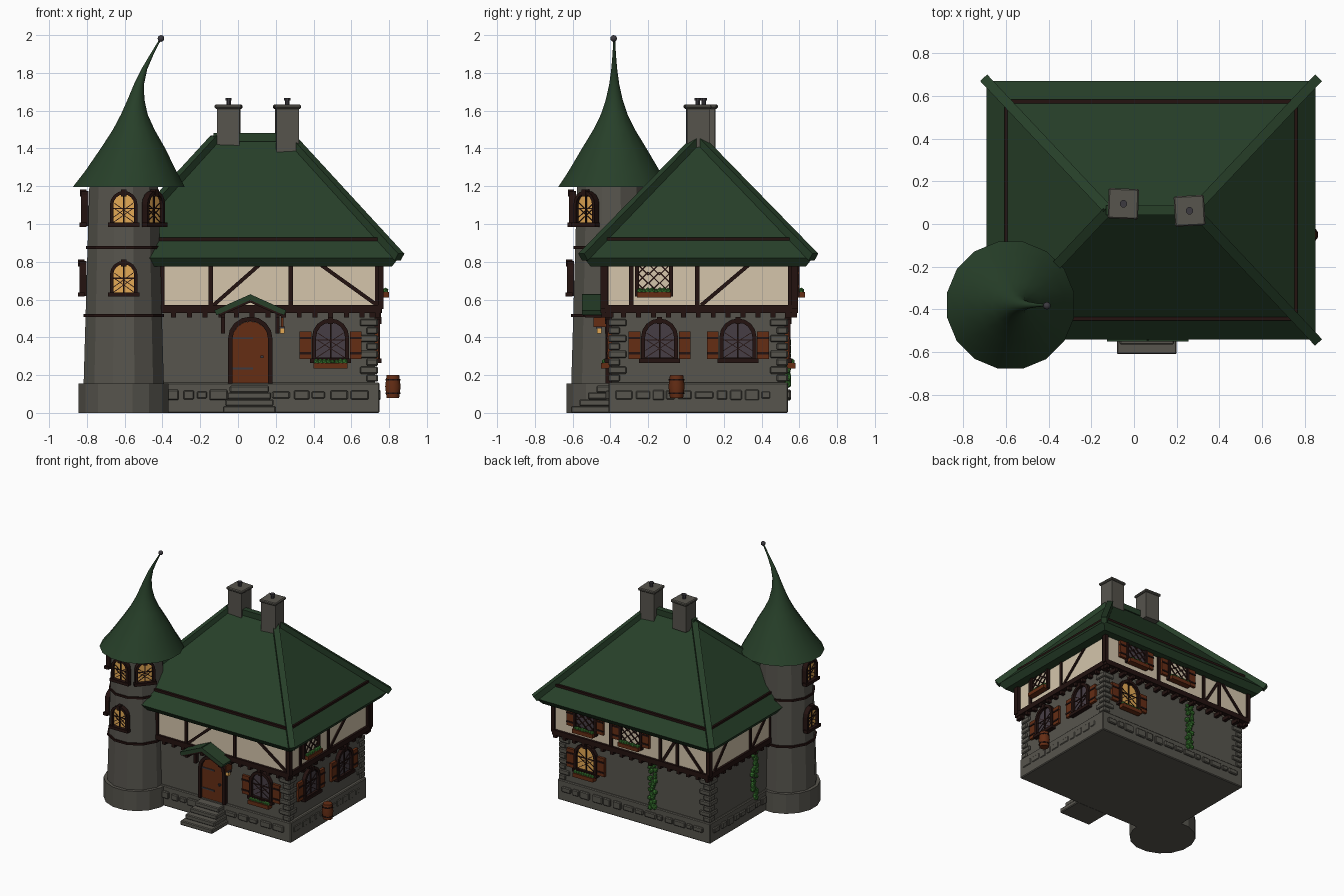
import bpy, bmesh, math, random
from mathutils import Matrix, Vector

if "Cube" in bpy.data.objects:
    bpy.data.objects.remove(bpy.data.objects["Cube"])
random.seed(4)

COLORS = {
    "stone": (0.095, 0.090, 0.075), "roof_green": (0.020, 0.050, 0.022),
    "dark_timber": (0.017, 0.006, 0.005), "warm_wood": (0.13, 0.026, 0.007),
    "plaster": (0.66, 0.56, 0.41), "lit_glass": (0.78, 0.40, 0.09),
    "dull_glass": (0.062, 0.048, 0.060), "leaf_green": (0.04, 0.19, 0.03),
    "iron": (0.045, 0.042, 0.05)}
MATS = {}
for k, c in COLORS.items():
    MATS[k] = bpy.data.materials.new(k)
    MATS[k].diffuse_color = (*c, 1)
parts = {}                                   # (name, colour) -> bmesh
I4 = Matrix.Identity(4)


def bm_of(name, mat):
    return parts.setdefault((name, mat), bmesh.new())


def wall(x, y, deg):
    """Wall frame: local x runs along the wall, local -y points outward."""
    return Matrix.Translation((x, y, 0)) @ Matrix.Rotation(math.radians(deg), 4, 'Z')


def box(name, mat, lo, hi, M=I4):
    lo, hi = Vector(lo), Vector(hi)
    bmesh.ops.create_cube(bm_of(name, mat), size=1, matrix=M @ Matrix.Translation((lo + hi) / 2)
                          @ Matrix.Diagonal((*(hi - lo), 1)))


def prism(name, mat, pts, y0, y1, M=I4):
    """Outline in the wall plane pushed from depth y0 to y1."""
    bm = bm_of(name, mat)
    a, b = [[bm.verts.new(M @ Vector((u, y, z))) for u, z in pts] for y in (y0, y1)]
    bm.faces.new(a)
    bm.faces.new(b[::-1])
    for i in range(len(pts)):
        j = (i + 1) % len(pts)
        bm.faces.new((a[j], a[i], b[i], b[j]))


def bar(name, mat, p, q, w, y0, y1, M=I4):
    p, q = Vector(p), Vector(q)
    d = (q - p).normalized() * w / 2
    n = Vector((-d.y, d.x))
    prism(name, mat, [p + n, p - n, q - n, q + n], y0, y1, M)


def beam(name, mat, p, q, w):
    p, q = Vector(p), Vector(q)
    rot = (q - p).to_track_quat('Z', 'Y').to_matrix().to_4x4()
    box(name, mat, (-w / 2, -w / 2, 0), (w / 2, w / 2, (q - p).length), Matrix.Translation(p) @ rot)


def lathe(name, mat, levels, n):
    """Stack of rings: (cx, cy, z, radius)."""
    bm = bm_of(name, mat)
    rings = [[bm.verts.new((x + r * math.cos(math.tau * (i + .5) / n), y + r * math.sin(math.tau * (i + .5) / n), z))
              for i in range(n)] for x, y, z, r in levels]
    bm.faces.new(rings[0][::-1])
    bm.faces.new(rings[-1])
    for a, b in zip(rings, rings[1:]):
        for i in range(n):
            j = (i + 1) % n
            bm.faces.new((a[i], a[j], b[j], b[i]))


def arch(u, hw, z0, top, n=8):
    """Arched outline from lower right, over the top, to lower left."""
    s = top - hw
    return [(u + hw, z0)] + [(u + hw * math.cos(math.pi * i / n), s + hw * math.sin(math.pi * i / n))
                             for i in range(n + 1)] + [(u - hw, z0)]


def planter(u, z, M):
    box("flower_box", "warm_wood", (u - .09, -.055, z), (u + .09, -.01, z + .03), M)
    for i in range(8):
        p = M @ Vector((u - .075 + .0215 * i, -.035, z + .036))
        bmesh.ops.create_icosphere(bm_of("flower_leaves", "leaf_green"), subdivisions=1,
                                   radius=random.uniform(.011, .018), matrix=Matrix.Translation(p))


def shutters(u, a, b, z0, z1, M):
    for s in (-1, 1):
        x0, x1 = sorted((u + s * a, u + s * b))
        box("shutter", "warm_wood", (x0, -.02, z0), (x1, 0, z1), M)
        for z in (z0 + .025, z1 - .04):
            box("shutter_strap", "dark_timber", (x0, -.025, z), (x1, -.005, z + .012), M)


def arched_window(u, hw, z0, top, M, glass, f=.022):
    prism("window_glass", glass, arch(u, hw - f, z0 + f, top - f), -.008, 0, M)
    o, i = arch(u, hw, z0, top), arch(u, hw - f, z0 + f, top - f)
    for k in range(len(o)):
        j = (k + 1) % len(o)
        prism("window_frame", "dark_timber", [o[k], o[j], i[j], i[k]], -.028, .01, M)
    box("window_frame", "dark_timber", (u - .014, -.034, top - .03), (u + .014, 0, top + .008), M)
    box("window_frame", "dark_timber", (u - hw - .01, -.036, z0 - .005), (u + hw + .01, 0, z0 + .018), M)
    bar("window_lattice", "dark_timber", (u, z0), (u, top - f), .008, -.016, 0, M)
    w, zm = hw - f, z0 + (top - z0) * .5
    bar("window_lattice", "dark_timber", (u - w, zm), (u + w, zm), .006, -.014, 0, M)
    for s in (-1, 1):
        for d in (0, w):
            bar("window_lattice", "dark_timber", (u - s * w, z0 + f + d * .5), (u + s * w * .9, zm + d * .5), .004, -.012, 0, M)


def square_window(u, M, glass, hw=.09, z0=.625, z1=.79):
    box("upper_window_glass", glass, (u - hw, -.009, z0), (u + hw, 0, z1), M)
    for x in (u - hw, u + hw):
        bar("upper_window_frame", "dark_timber", (x, z0), (x, z1), .02, -.026, 0, M)
    for z in (z0, z1):
        bar("upper_window_frame", "dark_timber", (u - hw - .01, z), (u + hw + .01, z), .02, -.026, 0, M)
    for k in (-1, 0, 1):
        for s in (-1, 1):
            c = u + k * .06
            lo, hi = max(-.03, (-hw - k * .06)), min(.03, hw - k * .06)
            for z in (z0 + .035, z0 + .09, z0 + .135):
                bar("upper_window_lattice", "dark_timber", (c + lo, z + s * lo), (c + hi, z + s * hi), .007, -.016, 0, M)
    planter(u, z0 - .015, M)


# --- house body: plinth, stone storey, plaster storey
box("plinth", "stone", (-.59, -.41, 0), (.75, .54, .16))
box("stone_wall", "stone", (-.575, -.395, .15), (.725, .525, .55))
box("plaster_storey", "plaster", (-.595, -.435, .54), (.745, .575, .88))
LOW = [wall(0, -.395, 0), wall(.725, 0, 90), wall(0, .525, 180), wall(-.575, 0, 270)]
UP = [wall(0, -.435, 0), wall(.745, 0, 90), wall(0, .575, 180), wall(-.595, 0, 270)]
SPAN = [(-.575, .725), (-.395, .525), (-.725, .575), (-.525, .395)]
for M, U, (a, b) in zip(LOW, UP, SPAN):
    u = a + .02                               # plinth stones
    while u < b - .06:
        w, h = random.uniform(.045, .10), random.uniform(.035, .06)
        box("plinth_stones", "stone", (u, -.03, .095 - h / 2), (u + w, 0, .095 + h / 2), M)
        u += w + random.uniform(.008, .03)
    for k in range(8):                        # corner stones
        for e, s in ((a, 1), (b, -1)):
            w = .045 + .035 * (k % 2)
            x0, x1 = sorted((e - s * .014, e + s * w))
            box("corner_stones", "stone", (x0, -.016, .165 + k * .042), (x1, 0, .203 + k * .042), M)
    a, b = a - .035, b + .035                 # timber frame
    box("sill_beam", "dark_timber", (a, -.018, .53), (b, .02, .57), U)
    for e in (a + .005, b - .005):
        bar("corner_post", "dark_timber", (e, .55), (e, .88), .03, -.017, .02, U)
    n = round((b - a) / .085)
    for k in range(n + 1):
        c = a + .02 + (b - a - .04) * k / n
        box("joist_ends", "dark_timber", (c - .013, -.012, .505), (c + .013, .05, .535), U)
BRACES = [((-.40, -.145, .28), (((-.13, .57), (.12, .79)), ((.43, .79), (.73, .575)))),
          ((-.29, .06), (((.08, .57), (.34, .79)),)),
          ((-.25, .18, .33), (((.2, .57), (.33, .79)), ((.55, .57), (.35, .79)))),
          ((-.05, .2), (((-.3, .79), (-.5, .57)), ((-.03, .57), (.18, .79))))]
for U, (posts, diags) in zip(UP, BRACES):
    for p in posts:
        bar("timber_post", "dark_timber", (p, .56), (p, .8), .024, -.012, 0, U)
    for p, q in diags:
        bar("timber_brace", "dark_timber", p, q, .02, -.010, 0, U)

# --- house windows
F, R, B, L = LOW
for M, u, glass in ((F, .49, "dull_glass"), (R, -.14, "dull_glass"), (R, .275, "dull_glass"), (B, -.50, "lit_glass")):
    arched_window(u, .098, .27, .50, M, glass)
    shutters(u, .102, .165, .285, .43, M)
for M, u in ((F, .49), (B, -.50)):
    planter(u, .235, M)
square_window(-.17, UP[1], "plaster")
for u, glass in ((-.47, "dull_glass"), (-.07, "plaster")):
    square_window(u, UP[2], glass)
    shutters(u, .102, .16, .64, .775, UP[2])

# --- door, steps, porch
prism("door", "warm_wood", arch(.065, .095, .155, .485), -.012, 0, F)
o, i = arch(.065, .118, .155, .51), arch(.065, .094, .155, .486)
for k in range(len(o) - 1):
    prism("door_frame", "dark_timber", [o[k], o[k + 1], i[k + 1], i[k]], -.03, .01, F)
for z in (.23, .39):
    box("door_hinge", "iron", (-.03, -.018, z), (.08, 0, z + .01), F)
box("door_knob", "iron", (.12, -.028, .29), (.135, 0, .305), F)
for k in range(4):
    box("steps", "stone", (-.08 + .012 * k, -.61 + .045 * k, .036 * k), (.20 - .012 * k, -.40, .036 * (k + 1)))
for s in (-1, 1):
    bar("porch_roof", "roof_green", (.065 + s * .185, .53), (.065 - s * .008, .616), .028, -.155, .0, F)
    bar("porch_rafter", "dark_timber", (.065 + s * .165, .522), (.065, .595), .02, -.15, -.03, F)
    x = .065 + s * .145
    box("porch_bracket", "dark_timber", (x - .011, -.035, .42), (x + .011, 0, .53), F)
    box("porch_bracket", "dark_timber", (x - .011, -.14, .505), (x + .011, 0, .527), F)
box("hanging_sign", "warm_wood", (.228, -.49, .455), (.24, -.42, .505))
box("lantern", "lit_glass", (.222, -.472, .42), (.246, -.448, .45))
box("lantern_cap", "iron", (.218, -.476, .448), (.25, -.444, .458))

# --- hipped roof with hip caps, ridge cap and the wall plate showing through
cx, cy = .08, .065
bm = bm_of("main_roof", "roof_green")
rings = [[bm.verts.new((cx + sx * hx, cy + sy * hy, z)) for sx, sy in ((-1, -1), (1, -1), (1, 1), (-1, 1))]
         for hx, hy, z in ((.735, .57, .775), (.77, .605, .82), (.205, .004, 1.445))]
bm.faces.new(rings[0][::-1])
bm.faces.new(rings[2])
for a, b in zip(rings, rings[1:]):
    for k in range(4):
        j = (k + 1) % 4
        bm.faces.new((a[k], a[j], b[j], b[k]))
for sx in (-1, 1):
    for sy in (-1, 1):
        beam("hip_cap", "roof_green", (cx + sx * .775, cy + sy * .61, .825), (cx + sx * .20, cy, 1.45), .045)
beam("ridge_cap", "roof_green", (cx - .21, cy, 1.458), (cx + .21, cy, 1.458), .045)
for s in (-1, 1):
    box("wall_plate", "dark_timber", (cx - .68, cy + s * .508 - .01, .88), (cx + .68, cy + s * .508 + .01, .929))
    box("wall_plate", "dark_timber", (cx + s * .676 - .01, cy - .5, .88), (cx + s * .676 + .01, cy + .5, .929))

# --- chimneys
for x, y, z, t in ((-.05, .095, 1.40, -2), (.26, .062, 1.375, 3)):
    M = wall(x, y, t)
    box("chimney", "stone", (-.06, -.06, z), (.06, .06, 1.615), M)
    box("chimney_cap", "stone", (-.071, -.071, 1.61), (.071, .071, 1.632), M)
    lathe("chimney_pot", "iron", [(x, y, 1.63, .013), (x, y, 1.655, .013), (x, y, 1.655, .018), (x, y, 1.667, .018)], 8)

# --- tower
tx, ty = -.605, -.395
lathe("tower_base", "stone", [(tx, ty, 0, .243), (tx, ty, .155, .243)], 16)
lathe("tower_shaft", "stone", [(tx, ty, .15, .22), (tx, ty, 1.22, .188)], 12)
for z, r in ((.515, .22), (.875, .208)):
    lathe("tower_band", "dark_timber", [(tx, ty, z - .008, r), (tx, ty, z + .008, r)], 12)
for deg, z in ((0, .62), (-90, .62), (0, .99), (50, .99), (-90, .99)):
    r = .207 if z < .9 else .197
    M = wall(tx, ty, deg) @ Matrix.Translation((0, -r, 0))
    arched_window(0, .073, z, z + .185, M, "lit_glass", .018)
lathe("tower_roof", "roof_green", [(x, ty + .015, z, r) for x, z, r in (
    (-.578, 1.195, .303), (-.568, 1.28, .246), (-.556, 1.40, .174), (-.552, 1.50, .112), (-.549, 1.58, .072),
    (-.540, 1.66, .045), (-.524, 1.74, .027), (-.496, 1.82, .016), (-.455, 1.90, .009), (-.410, 1.98, .005))], 16)
bmesh.ops.create_icosphere(bm_of("roof_finial", "iron"), subdivisions=2, radius=.018,
                           matrix=Matrix.Translation((-.408, ty + .012, 1.982)))

# --- barrel and climbing vines
lathe("barrel", "warm_wood", [(.82, -.05, z, r) for z, r in ((.08, .035), (.14, .043), (.20, .035))], 10)
for z in (.10, .172):
    lathe("barrel_hoop", "dark_timber", [(.82, -.05, z, .0415), (.82, -.05, z + .008, .0415)], 10)
for M, u in ((B, .085), (L, .02)):
    for k in range(34):
        p = M @ Vector((u + random.uniform(-.028, .028), -.012, .15 + .36 * k / 33))
        bmesh.ops.create_icosphere(bm_of("vine", "leaf_green"), subdivisions=1,
                                   radius=random.uniform(.014, .023), matrix=Matrix.Translation(p))

# --- turn every part into an object
for (name, mat), bm in parts.items():
    bmesh.ops.recalc_face_normals(bm, faces=bm.faces)
    me = bpy.data.meshes.new(name)
    bm.to_mesh(me)
    bm.free()
    me.materials.append(MATS[mat])
    ob = bpy.data.objects.new(name, me)
    bpy.context.collection.objects.link(ob)
    if name in ("plinth_stones", "corner_stones", "plinth", "steps", "chimney_cap"):
        bv = ob.modifiers.new("worn_edges", 'BEVEL')
        bv.width, bv.segments = .006, 1
    if name in ("tower_roof", "roof_finial", "barrel"):
        bpy.ops.object.select_all(action='DESELECT')
        ob.select_set(True)
        bpy.context.view_layer.objects.active = ob
        bpy.ops.object.shade_smooth_by_angle(angle=math.radians(40))

for m in bpy.data.materials:
    if m.users and not m.is_grease_pencil:
        m.use_nodes = True
        m.node_tree.nodes["Principled BSDF"].inputs["Base Color"].default_value = m.diffuse_color
